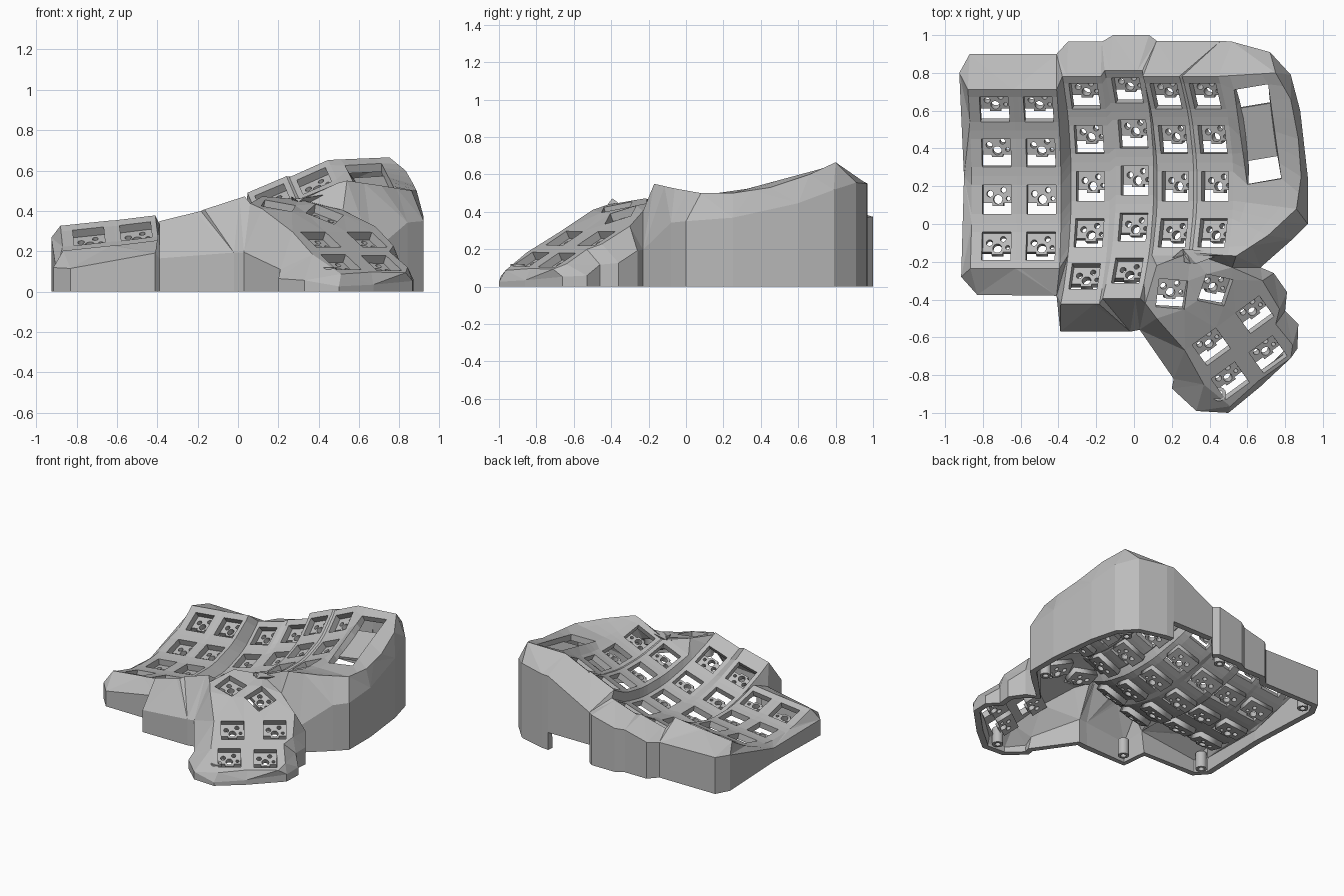
import bpy, bmesh
from math import sin, cos, radians, pi
from mathutils import Vector, Matrix

cube = bpy.data.objects.get("Cube")
if cube:
    bpy.data.objects.remove(cube)

grey = bpy.data.materials.new("plain grey")
grey.use_nodes = True
grey.diffuse_color = (.5, .5, .5, 1)
grey.node_tree.nodes["Principled BSDF"].inputs["Base Color"].default_value = (.5, .5, .5, 1)

HALF, HOLE, PITCH, WALL, RADIUS = .105, .077, .25, .045, .96


def add_object(name, mesh, matrix=Matrix()):
    ob = bpy.data.objects.new(name, mesh)
    ob.matrix_world = matrix
    bpy.context.collection.objects.link(ob)
    if not mesh.materials:
        mesh.materials.append(grey)
    return ob


def circle(x, y, r, n=14):
    return [(x + r * cos(2 * pi * i / n), y + r * sin(2 * pi * i / n)) for i in range(n)]


def flat_part(name, loops, half_depth):
    """Extruded plate from an outline followed by its hole outlines."""
    curve = bpy.data.curves.new(name, "CURVE")
    curve.dimensions, curve.fill_mode, curve.extrude = "2D", "BOTH", half_depth
    for loop in loops:
        spline = curve.splines.new("POLY")
        spline.points.add(len(loop) - 1)
        for p, (x, y) in zip(spline.points, loop):
            p.co = (x, y, 0, 1)
        spline.use_cyclic_u = True
    ob = bpy.data.objects.new(name, curve)
    bpy.context.collection.objects.link(ob)
    dg = bpy.context.evaluated_depsgraph_get()
    mesh = bpy.data.meshes.new_from_object(ob.evaluated_get(dg))
    bpy.data.objects.remove(ob)
    return mesh


def frame(origin, ex, ey):
    m = Matrix((ex, ey, ex.cross(ey))).transposed().to_4x4()
    m.translation = origin
    return m


bm = bmesh.new()


def face(*pts):
    bm.faces.new([bm.verts.new(p) for p in pts])


def stitch(a, b):
    """Join two polylines with triangles along the shorter diagonal."""
    i = j = 0
    while i < len(a) - 1 or j < len(b) - 1:
        step_a = j == len(b) - 1 or (i < len(a) - 1 and
                                     (a[i + 1] - b[j]).length < (a[i] - b[j + 1]).length)
        if step_a:
            face(a[i], a[i + 1], b[j])
            i += 1
        else:
            face(a[i], b[j + 1], b[j])
            j += 1


# Curved key columns: x, y and z of the lowest point, sideways tilt, number of rows
columns = [(-.725, .13, .145, 6, 4), (-.49, .13, .17, 7, 4), (-.23, .2, .15, 14, 5),
           (.005, .23, .22, 18, 5), (.22, .2, .35, 23, 4), (.43, .2, .43, 24, 4)]
sockets, grids = [], []
fwd = Vector((0, 1, 0))
for x, y, z, tilt, rows in columns:
    side = Vector((cos(radians(tilt)), 0, sin(radians(tilt))))
    up = side.cross(fwd)

    def point(u, t):
        a = t / RADIUS
        return Vector((x, y, z)) + side * u + RADIUS * (fwd * sin(a) + up * (1 - cos(a)))

    lines = [2.5 * PITCH]
    for r in range(rows):
        t = (2 - r) * PITCH
        lines += [t + HOLE, t - HOLE, t - PITCH / 2]
        a = t / RADIUS
        sockets.append(frame(point(0, t), side, fwd * cos(a) + up * sin(a)))
    if rows == 5:
        lines[-1] -= .055
    # The outermost column has a wider border
    left = -HALF if grids else -HALF - .03
    g = [[point(u, t) for u in (left, -HOLE, HOLE, HALF)] for t in lines]
    grids.append(g)
    for i in range(len(g) - 1):
        for k in range(3):
            if not (i % 3 == 1 and k == 1):
                face(g[i][k], g[i + 1][k], g[i + 1][k + 1], g[i][k + 1])

# Webs between neighbouring columns
for a, b in zip(grids, grids[1:]):
    for i in range(min(len(a), len(b)) - 1):
        face(a[i][3], a[i + 1][3], b[i + 1][0], b[i][0])

# Display shoulder to the right of the last column, with a flat open window
ctrl = [Vector(p) for p in ((.75, .8, .665), (.83, .66, .6), (.87, .45, .53), (.885, .25, .5),
                            (.86, .08, .5), (.71, -.06, .525), (.54, -.17, .55))]
rim = [ctrl[i // 2].lerp(ctrl[(i + 1) // 2], .5) for i in range(13)]
shoulder = [[g[3].lerp(r, f) for f in (0, .2, .75, 1)] for g, r in zip(grids[5], rim)]
window = [(Vector((.53, .71, .625)), Vector((.6, .21, .485))),
          (Vector((.71, .74, .635)), Vector((.78, .24, .5)))]
for i in range(1, 8):
    shoulder[i][1:3] = [a.lerp(b, (i - 1) / 6) for a, b in window]
for i, (a, b) in enumerate(zip(shoulder, shoulder[1:])):
    for k in range(3):
        if not (1 <= i < 7 and k == 1):
            face(a[k], b[k], b[k + 1], a[k + 1])


# Sloping thumb plate, flatter towards the top, filled around its six key holes
def on_thumb(x, y):
    z = .68 - .33 * x + .44 * y
    return Vector((x, y, min(z, .2 + z / 2)))


thumb = [on_thumb(*p) for p in (
    (.06, -.42), (.12, -.22), (.3, -.15), (.52, -.23), (.68, -.3), (.77, -.45), (.75, -.53),
    (.84, -.64), (.83, -.71), (.66, -.83), (.51, -.965), (.37, -.85), (.27, -.67), (.12, -.5))]
loops = [thumb]
for x, y, turn in ((.2, -.37, -5), (.43, -.35, -12), (.64, -.48, 36),
                   (.41, -.65, 36), (.51, -.83, 36), (.71, -.69, 36)):
    c, s = .05 * cos(radians(turn)), .05 * sin(radians(turn))
    ex = (on_thumb(x + c, y + s) - on_thumb(x - c, y - s)).normalized()
    ey = on_thumb(x - s, y + c) - on_thumb(x + s, y - c)
    ez = ex.cross(ey).normalized()
    m = frame(on_thumb(x, y), ex, ez.cross(ex))
    sockets.append(m)
    loops.append([m @ Vector((a * HOLE, b * HOLE, 0))
                  for a, b in ((-1, -1), (1, -1), (1, 1), (-1, 1))])
edges = []
for loop in loops:
    vs = [bm.verts.new(p) for p in loop]
    edges += [bm.edges.new((vs[i - 1], vs[i])) for i in range(len(vs))]
bmesh.ops.triangle_fill(bm, use_beauty=True, use_dissolve=False, edges=edges, normal=(0, 0, 1))

# Bridge from the columns up to the thumb plate
inner_side = [row[3] for row in grids[3][:11:-1]]
stitch(inner_side + grids[4][-1] + grids[5][-1] + rim[-1:], thumb[:4])

# Rim of the key surface, clockwise from the back left corner
rims = [
    [p for g in grids for p in g[0]] + rim[:1],
    rim + thumb[3:4],
    thumb[3:] + [thumb[0], grids[3][-1][3]],
    grids[3][-1][::-1] + grids[2][-1][::-1],
    [row[0] for row in grids[2][:11:-1]] + [grids[1][-1][3]],
    grids[1][-1][::-1] + grids[0][-1][::-1],
    [row[0] for row in grids[0][::-1]],
]
# Foot of the skirt below each stretch of rim
feet = [
    [(-.87, .9), (-.41, .9), (-.35, .965), (-.17, .965), (-.11, 1), (.08, 1), (.12, .97),
     (.46, .97), (.52, .965), (.72, .91)],
    [(.72, .91), (.83, .79), (.88, .6), (.92, .25), (.92, 0), (.84, -.08), (.67, -.23)],
    [(.67, -.23), (.74, -.26), (.81, -.36), (.8, -.46), (.87, -.53), (.865, -.66),
     (.67, -.86), (.5, -1), (.33, -.99), (.2, -.87), (.21, -.82), (.03, -.56)],
    [(.03, -.56), (-.02, -.57), (-.39, -.57)],
    [(-.39, -.57), (-.41, -.38)],
    [(-.41, -.38), (-.83, -.375)],
    [(-.83, -.375), (-.915, -.28), (-.9, .25), (-.925, .8), (-.87, .9)],
]


def wall_top(x, y):
    """The upright wall ends below the nearest rim point, lower towards the front."""
    near = min((p for r in rims for p in r), key=lambda p: (p.xy - Vector((x, y))).length)
    return Vector((x, y, near.z * (.7 + y * (.15 if y > 0 else .4))))


for edge, foot in zip(rims, feet):
    wall = [wall_top(*p) for p in foot]
    stitch(edge, wall)
    for a, b in zip(wall, wall[1:]):
        # Cable notch low in the back wall
        low = .13 if a.y > .96 and .1 < a.x < .4 else 0
        face(a, b, Vector((b.x, b.y, low)), Vector((a.x, a.y, low)))

bmesh.ops.remove_doubles(bm, verts=bm.verts, dist=.0005)
bmesh.ops.dissolve_degenerate(bm, edges=bm.edges, dist=.0005)
bmesh.ops.recalc_face_normals(bm, faces=bm.faces)
if sum(f.normal.z * f.calc_area() for f in bm.faces) < 0:
    bmesh.ops.reverse_faces(bm, faces=bm.faces)
mesh = bpy.data.meshes.new("case_shell")
bm.to_mesh(mesh)
bm.free()
mod = add_object("case_shell", mesh).modifiers.new("thickness", "SOLIDIFY")
mod.thickness, mod.offset = WALL, -1

# Switch sockets under every key hole
outline = [(-.095, -.02), (-.03, -.02), (-.03, -.035), (.03, -.035), (.03, -.02),
           (.095, -.02), (.095, .095), (-.095, .095)]
plate = flat_part("key_socket", [outline, circle(0, 0, .024), circle(-.042, .03, .017),
                                 circle(.03, .05, .015), circle(.055, .005, .011)], .02)
for i, m in enumerate(sockets):
    add_object(f"key_socket_{i + 1}", plate, m @ Matrix.Translation((0, 0, -WALL - .019)))

# Recessed display tray, open at both ends of the window
tray = [a.lerp(b, f) - Vector((0, 0, .035)) for a, b in window for f in (.2, .76)]
mesh = bpy.data.meshes.new("display_tray")
mesh.from_pydata(tray, [], [(0, 1, 3, 2)])
mod = add_object("display_tray", mesh).modifiers.new("thickness", "SOLIDIFY")
mod.thickness, mod.offset = .02, -1

# Screw posts along the inside of the skirt
post = flat_part("screw_post", [circle(0, 0, .038), circle(0, 0, .02)], .06)
for i, (x, y) in enumerate(((-.82, .8), (-.82, -.27), (-.3, -.47), (0, .9),
                            (.72, .78), (.8, .02), (.45, -.9))):
    add_object(f"screw_post_{i + 1}", post, Matrix.Translation((x, y, .06)))
